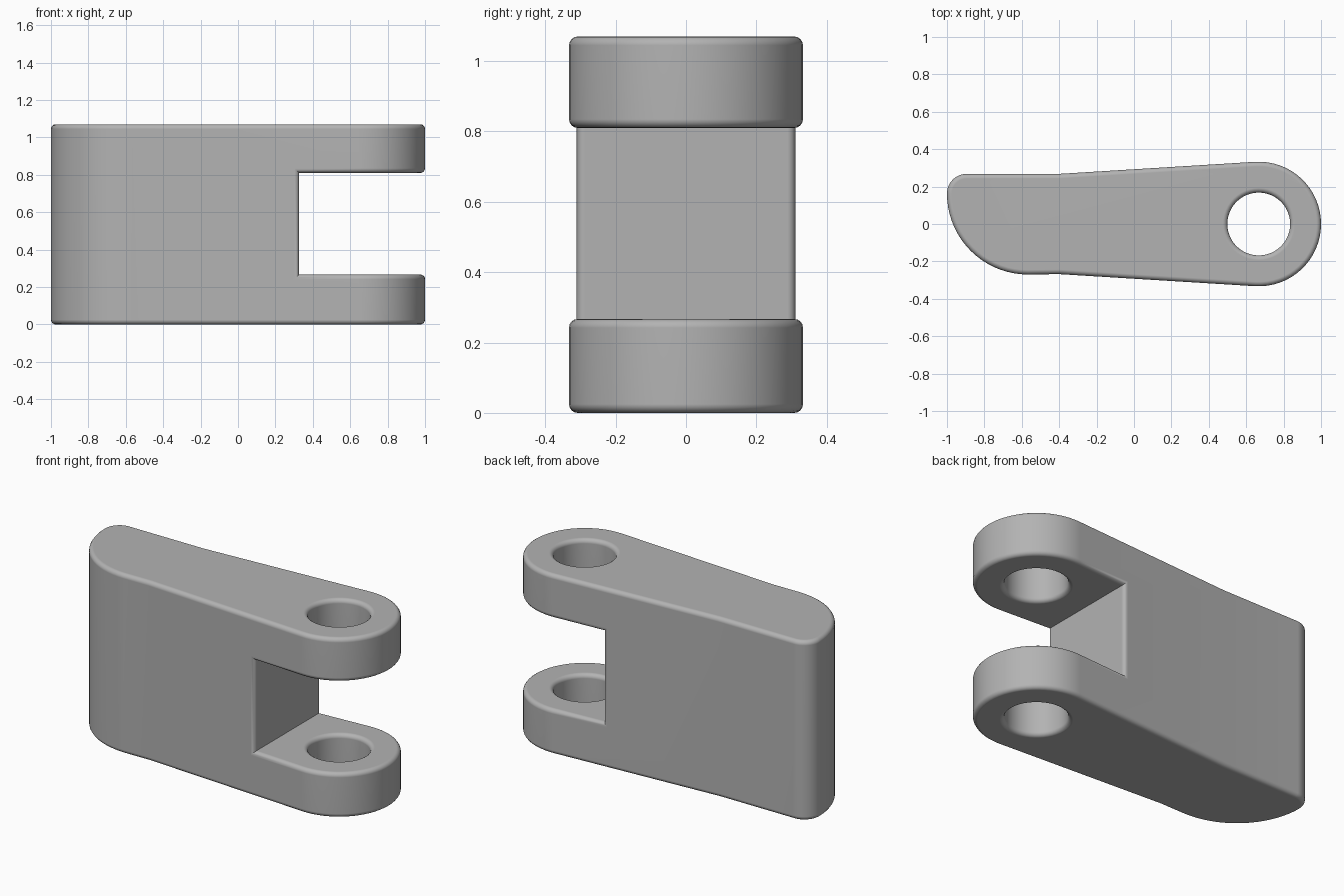
import bpy, bmesh
from math import radians, cos, sin

old = bpy.data.objects.get("Cube")
if old:
    bpy.data.objects.remove(old, do_unlink=True)

HEIGHT = 1.07
SLOT_LOW, SLOT_HIGH, SLOT_X = 0.267, 0.81, 0.327
EYE_X, EYE_R, HOLE_R = 0.667, 0.333, 0.168
ROUND = 0.025


def arc(cx, cy, r, start, end, steps):
    angles = [radians(start + (end - start) * i / steps) for i in range(steps + 1)]
    return [(cx + r * cos(a), cy + r * sin(a)) for a in angles]


def prism(name, outline, z0, z1):
    bm = bmesh.new()
    base = bm.faces.new([bm.verts.new((x, y, z0)) for x, y in outline])
    top = bmesh.ops.extrude_face_region(bm, geom=[base])["geom"]
    bmesh.ops.translate(bm, vec=(0, 0, z1 - z0),
                        verts=[v for v in top if isinstance(v, bmesh.types.BMVert)])
    bmesh.ops.recalc_face_normals(bm, faces=bm.faces)
    mesh = bpy.data.meshes.new(name)
    bm.to_mesh(mesh)
    bm.free()
    obj = bpy.data.objects.new(name, mesh)
    bpy.context.collection.objects.link(obj)
    return obj


# Tapered link outline: round eye, blunt back corner, broad front curve
outline = (arc(EYE_X, 0, EYE_R, -93.5, 93.5, 32)
           + [(-0.4, 0.268)]
           + arc(-0.895, 0.163, 0.105, 90, 180, 10)
           + arc(-0.567, 0.163, 0.433, 180, 270, 18)[1:]
           + [(-0.4, -0.268)])
link = prism("clevis_link", outline, 0, HEIGHT)

# Fork slot and pin hole
slot = prism("slot_cutter", [(SLOT_X, -1), (2, -1), (2, 1), (SLOT_X, 1)], SLOT_LOW, SLOT_HIGH)
hole = prism("pin_hole_cutter", arc(EYE_X, 0, HOLE_R, 0, 360, 48)[:-1], -1, 2)
for cutter in (slot, hole):
    cutter.hide_render = True
    cut = link.modifiers.new(cutter.name, "BOOLEAN")
    cut.operation = "DIFFERENCE"
    cut.solver = "EXACT"
    cut.object = cutter
bpy.context.view_layer.update()
graph = bpy.context.evaluated_depsgraph_get()
bm = bmesh.new()
bm.from_mesh(link.evaluated_get(graph).to_mesh())
link.modifiers.clear()
for cutter in (slot, hole):
    bpy.data.objects.remove(cutter, do_unlink=True)

# Round the outward edges; the inner slot corners stay sharp
bmesh.ops.remove_doubles(bm, verts=bm.verts, dist=0.0001)
sharp = [e for e in bm.edges if e.is_manifold and e.calc_face_angle_signed() > radians(40)]
bmesh.ops.bevel(bm, geom=sharp, offset=ROUND, offset_type="OFFSET", segments=4,
                profile=0.5, affect="EDGES", clamp_overlap=False)
bm.to_mesh(link.data)
bm.free()

# Plain grey finish
grey = bpy.data.materials.new("plain grey")
grey.use_nodes = True
colour = (0.45, 0.45, 0.45, 1)
grey.diffuse_color = colour
grey.node_tree.nodes["Principled BSDF"].inputs["Base Color"].default_value = colour
link.data.materials.clear()
link.data.materials.append(grey)
for face in link.data.polygons:
    face.material_index = 0

bpy.ops.object.select_all(action="DESELECT")
link.select_set(True)
bpy.context.view_layer.objects.active = link
bpy.ops.object.shade_smooth_by_angle(angle=radians(30))
weighted = link.modifiers.new("Even shading", "WEIGHTED_NORMAL")
weighted.keep_sharp = True
